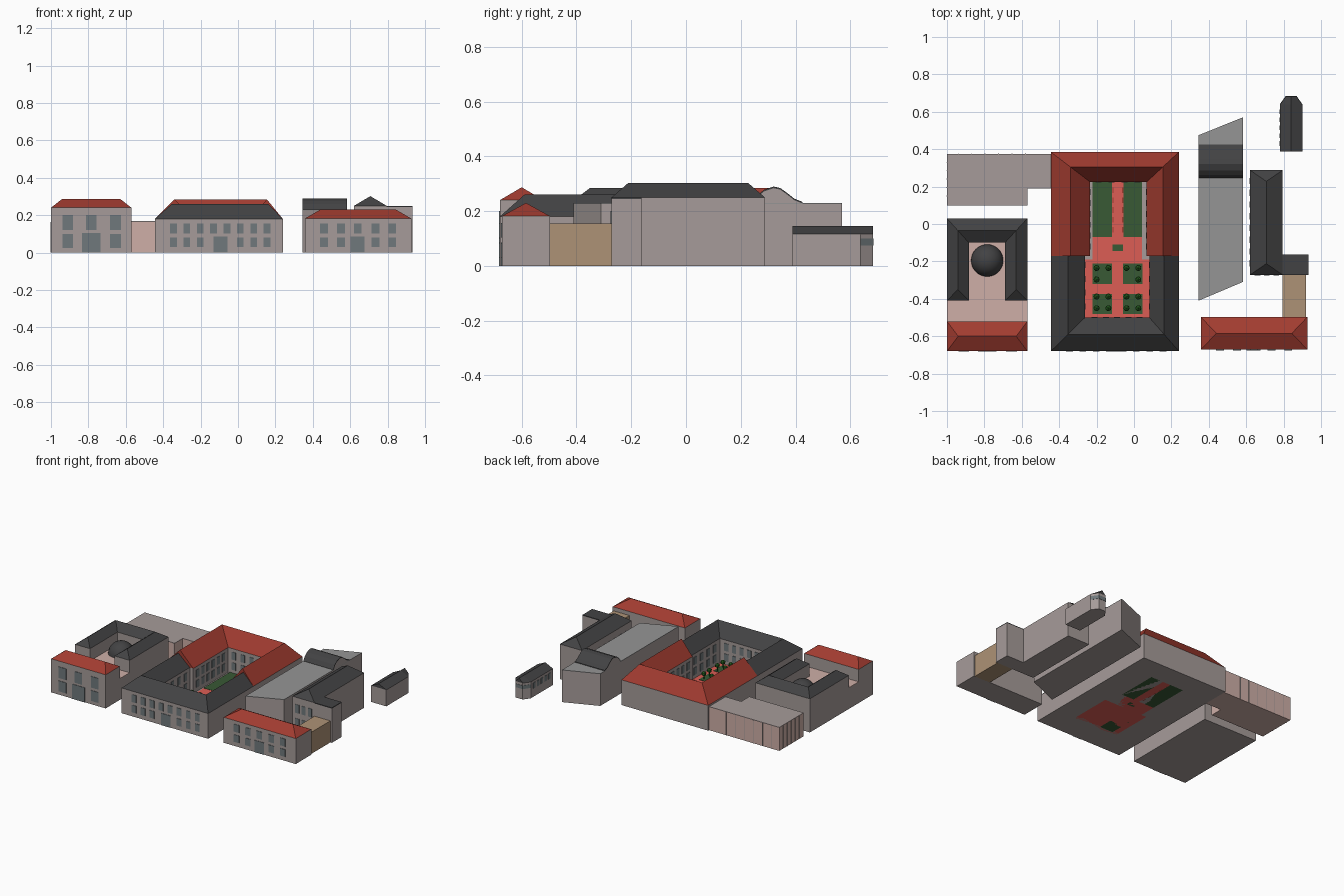
import bpy, bmesh, math
from mathutils import Vector, Matrix

if "Cube" in bpy.data.objects:
    bpy.data.objects.remove(bpy.data.objects["Cube"])


def mat(name, r, g, b):
    m = bpy.data.materials.new(name)
    m.diffuse_color = (r, g, b, 1)
    m.use_nodes = True
    m.node_tree.nodes["Principled BSDF"].inputs["Base Color"].default_value = m.diffuse_color
    return m


WALL = mat("wall", .38, .33, .32)
PINK = mat("pink_wall", .62, .43, .39)
RED = mat("red_tile", .36, .045, .03)
DARK = mat("slate", .055, .055, .057)
GLASS = mat("glass", .16, .19, .20)
TAN = mat("tan_wall", .42, .29, .18)
GREY = mat("flat_roof", .30, .30, .30)
PAVE = mat("paving", .72, .11, .09)
LAWN = mat("lawn", .04, .10, .035)
TREE = mat("tree", .02, .12, .015)


def finish(name, bm, material):
    bmesh.ops.recalc_face_normals(bm, faces=bm.faces[:])
    me = bpy.data.meshes.new(name)
    bm.to_mesh(me)
    bm.free()
    me.materials.append(material)
    ob = bpy.data.objects.new(name, me)
    bpy.context.collection.objects.link(ob)
    return ob


def loft(name, sections, material):
    """Skin a run of matching closed sections and cap both ends."""
    bm = bmesh.new()
    rings = [[bm.verts.new(p) for p in s] for s in sections]
    n = len(rings[0])
    for a, b in zip(rings, rings[1:]):
        for i in range(n):
            j = (i + 1) % n
            bm.faces.new((a[i], a[j], b[j], b[i]))
    bm.faces.new(rings[0])
    bm.faces.new(rings[-1])
    return finish(name, bm, material)


def boxes(name, items, material):
    """Boxes given as (x0, x1, y0, y1, z0, z1), joined in one object."""
    bm = bmesh.new()
    for x0, x1, y0, y1, z0, z1 in items:
        m = Matrix.Translation(((x0 + x1) / 2, (y0 + y1) / 2, (z0 + z1) / 2))
        m = m @ Matrix.Diagonal((x1 - x0, y1 - y0, z1 - z0, 1))
        bmesh.ops.create_cube(bm, size=1, matrix=m)
    return finish(name, bm, material)


def wing(name, outer, inner, zb, ze, zr, roof_mat, hip=0):
    """Walls plus pitched roof between an outer and an inner outline."""
    loft(name + "_walls", [[(*o, zb), (*i, zb), (*i, ze), (*o, ze)]
                           for o, i in zip(outer, inner)], WALL)
    ridge = [(Vector(o) + Vector(i)) / 2 for o, i in zip(outer, inner)]
    start = (ridge[1] - ridge[0]).normalized() * hip
    end = (ridge[-2] - ridge[-1]).normalized() * hip
    ridge[0] = ridge[0] + start
    ridge[-1] = ridge[-1] + end
    loft(name + "_roof", [[(*o, ze), (*i, ze), (r.x, r.y, zr)]
                          for o, i, r in zip(outer, inner, ridge)], roof_mat)


def windows(name, axis, at, centres, w, rows):
    """Thin panes on a wall lying at x or y = at."""
    t, items = .003, []
    for z0, z1 in rows:
        for c in centres:
            a, b = (c - w / 2, c + w / 2), (at - t, at + t)
            items.append((*(a + b if axis == "y" else b + a), z0, z1))
    boxes(name, items, GLASS)


def span(a, b, n):
    return [a + (b - a) * i / (n - 1) for i in range(n)]


ROWS = [(.03, .082), (.103, .157)]

# Main courtyard block: red rear half, slate front half
wing("rear_wings", [(-.445, -.17), (-.445, .385), (.24, .385), (.24, -.17)],
     [(-.235, -.17), (-.235, .225), (.068, .225), (.068, -.17)], 0, .18, .285, RED)
wing("front_wings", [(-.445, -.17), (-.445, -.68), (.24, -.68), (.24, -.17)],
     [(-.262, -.17), (-.262, -.5), (.082, -.5), (.082, -.17)], 0, .18, .26, DARK)
front_x = span(-.345, .155, 8)
windows("front_upper_windows", "y", -.68, front_x, .036, ROWS[1:])
windows("front_lower_windows", "y", -.68, front_x[:3] + front_x[5:], .036, ROWS[:1])
windows("front_door", "y", -.68, [-.093], .075, [(0, .085)])
for side, xr, xf in (("left", -.235, -.262), ("right", .068, .082)):
    windows(side + "_court_rear_windows", "x", xr, span(-.12, .17, 6), .032, ROWS)
    windows(side + "_court_front_windows", "x", xf, span(-.44, -.22, 4), .032, ROWS)
windows("rear_court_windows", "y", .225, span(-.19, .02, 4), .032, ROWS)
windows("front_court_windows", "y", -.5, span(-.21, .03, 5), .032, ROWS)

# Courtyard garden
boxes("court_base", [(-.262, .082, -.5, .225, 0, .002)], WALL)
boxes("court_paving", [(-.262, .082, -.5, -.19, -.0, .005),
                       (-.222, .042, -.19, -.07, 0, .005),
                       (-.117, -.055, -.07, .225, 0, .005)], PAVE)
lawns = [(-.222, -.117, -.07, .225, 0, .007), (-.055, .042, -.07, .225, 0, .007),
         (-.115, -.06, -.145, -.11, 0, .012)]
for x0, x1 in ((-.222, -.117), (-.06, .045)):
    for y0, y1 in ((-.32, -.21), (-.48, -.375)):
        lawns.append((x0, x1, y0, y1, 0, .008))
boxes("lawns", lawns, LAWN)
boxes("path_benches", [(x - .003, x + .003, y - .015, y + .015, 0, .012)
                       for x in (-.112, -.06) for y in span(-.03, .18, 5)], RED)
bm = bmesh.new()
for xs, mirror in (((-.2, -.137), 1), ((.023, -.04), 1)):
    for ys in ((-.235, -.297), (-.388, -.45)):
        for i, x in enumerate(xs):
            for y in ys:
                if i and y == -.297:
                    continue
                bmesh.ops.create_cone(bm, cap_ends=True, segments=6, radius1=.004, radius2=.004,
                                      depth=.03, matrix=Matrix.Translation((x, y, .02)))
                bmesh.ops.create_icosphere(bm, subdivisions=1, radius=.018,
                                           matrix=Matrix.Translation((x, y, .045)))
finish("court_trees", bm, TREE)

# Library: base, red front range, slate U range and dome
boxes("library_base", [(-1, -.57, -.68, .03, 0, .148)], WALL)
boxes("library_terrace", [(-1, -.57, -.52, -.41, .148, .152),
                          (-.883, -.69, -.41, -.1, .148, .152)], PINK)
wing("library_front", [(-1, -.68), (-.57, -.68)], [(-1, -.52), (-.57, -.52)],
     .148, .24, .287, RED, .06)
wing("library_u", [(-1, -.41), (-1, .03), (-.57, .03), (-.57, -.41)],
     [(-.883, -.41), (-.883, -.1), (-.69, -.1), (-.69, -.41)], .148, .24, .285, DARK, .06)
windows("library_upper_windows", "y", -.68, [-.91, -.785, -.655], .058, [(.12, .2)])
windows("library_lower_windows", "y", -.68, [-.91, -.655], .058, [(.025, .1)])
windows("library_door", "y", -.68, [-.785], .1, [(0, .105)])
bm = bmesh.new()
bmesh.ops.create_uvsphere(bm, u_segments=32, v_segments=16, radius=.086)
bmesh.ops.delete(bm, geom=[v for v in bm.verts if v.co.z < -.001], context="VERTS")
bmesh.ops.holes_fill(bm, edges=bm.edges[:])
bmesh.ops.translate(bm, verts=bm.verts[:], vec=(-.785, -.195, .15))
dome = finish("library_dome", bm, DARK)
for p in dome.data.polygons:
    p.use_smooth = len(p.vertices) < 5

# Rear left flat-roofed hall with joint strips
boxes("rear_hall", [(-1, -.57, .1, .375, 0, .165), (-.57, -.445, .19, .375, 0, .165)], PINK)
boxes("rear_hall_roof", [(-1, -.57, .1, .375, .165, .168),
                         (-.57, -.445, .19, .375, .165, .168)], WALL)
strips = [(x - .002, x + .002, y - .002, y + .002, 0, .165)
          for x in span(-.94, -.58, 6) for y in (.1, .375)]
strips += [(-1.002, -.998, y - .002, y + .002, 0, .165) for y in span(.15, .33, 5)]
boxes("rear_hall_joints", strips, WALL)

# Skewed flat hall with arched rear roof
XL, XR = .345, .582
plan = [(XL, -.41), (XR, -.31), (XR, .57), (XL, .475)]
loft("skew_hall", [[(*p, z) for p in plan] for z in (0, .226)], WALL)
loft("skew_hall_roof", [[(*p, z) for p in plan] for z in (.226, .23)], GREY)
hump = [(.245, .23), (.262, .256), (.285, .275), (.32, .287), (.345, .281),
        (.37, .263), (.395, .243), (.425, .231)]
loft("arched_body", [[(x, y, z - .003) for y, z in hump] for x in (XL, XR)], WALL)
skin = [(y, z + .003) for y, z in hump] + [(y, z - .003) for y, z in reversed(hump)]
loft("arched_roof", [[(x, y, z) for y, z in skin] for x in (XL, XR)], DARK)

# Long right range, its annex and the low tan link
wing("long_range", [(.62, -.272), (.62, .288)], [(.795, -.272), (.795, .288)],
     0, .25, .302, DARK, .06)
boxes("annex", [(.795, .932, -.272, -.162, 0, .244)], WALL)
boxes("annex_roof", [(.795, .932, -.272, -.162, .244, .25)], DARK)
boxes("tan_link", [(.795, .92, -.5, -.272, 0, .154)], TAN)
windows("long_range_side_windows", "x", .62, span(-.21, .23, 8), .034, [(.04, .1), (.14, .2)])
windows("long_range_front_windows", "y", -.272, [.66, .71, .76], .03, [(.04, .1), (.14, .2)])

# Front right building
wing("front_right", [(.357, -.672), (.927, -.672)], [(.357, -.497), (.927, -.497)],
     0, .182, .23, RED, .083)
windows("front_right_upper_windows", "y", -.672, [.46, .55, .64, .735, .825], .042, ROWS[1:])
windows("front_right_lower_windows", "y", -.672, [.46, .55, .735, .825], .042, ROWS[:1])
windows("front_right_door", "y", -.672, [.64], .075, [(0, .085)])

# Rear pavilion with canted end
pav = [(.78, .388), (.9, .388), (.9, .638), (.868, .683), (.812, .683), (.78, .638)]
loft("pavilion_walls", [[(*p, z) for p in pav] for z in (0, .117)], WALL)
loft("pavilion_roof", [[(.78, .388, .117), (.9, .388, .117), (.84, .388, .146)],
                       [(.78, .638, .117), (.9, .638, .117), (.84, .638, .146)],
                       [(.812, .683, .117), (.868, .683, .117), (.84, .683, .146)]], DARK)
band = [(x + (x - .84) * .03, y + (.002 if y > .65 else 0)) for x, y in pav[2:]]
loft("pavilion_end_windows", [[(*p, z) for p in band] for z in (.075, .1)], GLASS)
windows("pavilion_side_windows", "x", .78, span(.43, .6, 5), .025, [(.06, .1)])
